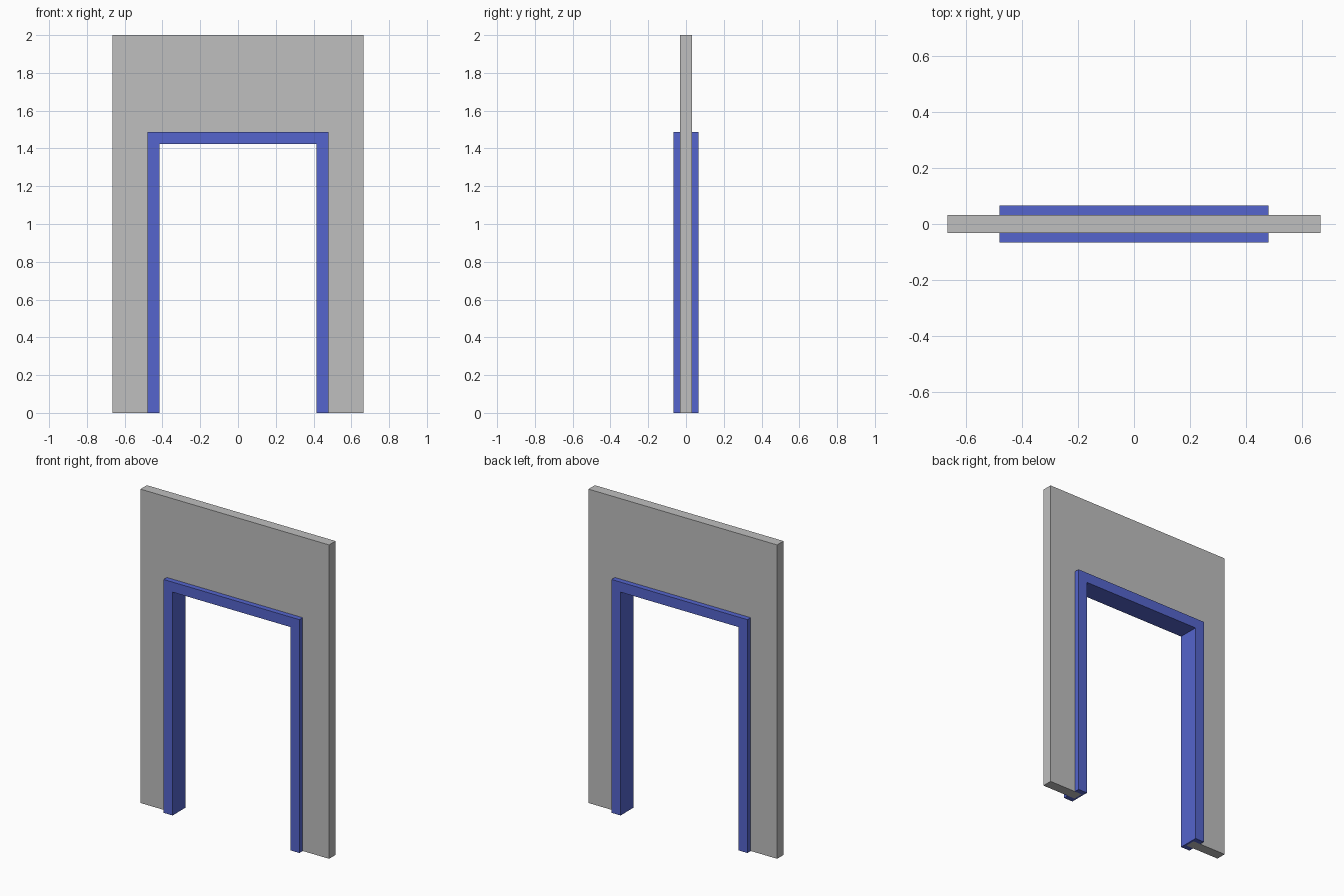
import bpy
import bmesh

cube = bpy.data.objects.get("Cube")
if cube:
    bpy.data.objects.remove(cube, do_unlink=True)

HALF_W, HEIGHT, HALF_T = 0.665, 2.0, 0.0325       # wall
JAMB_X, HEAD_Z = 0.415, 1.423                     # clear doorway
TRIM, LINING, FRAME_Y = 0.064, 0.013, 0.066       # frame section


def material(name, rgb):
    mat = bpy.data.materials.new(name)
    mat.use_nodes = True
    colour = (*rgb, 1.0)
    mat.diffuse_color = colour
    mat.node_tree.nodes["Principled BSDF"].inputs["Base Color"].default_value = colour
    return mat


def finish(name, bm, mat):
    bmesh.ops.recalc_face_normals(bm, faces=bm.faces)
    mesh = bpy.data.meshes.new(name)
    bm.to_mesh(mesh)
    bm.free()
    mesh.materials.append(mat)
    obj = bpy.data.objects.new(name, mesh)
    bpy.context.collection.objects.link(obj)


def arch(offset):
    """Doorway outline, up one side and down the other, grown by offset."""
    x, z = JAMB_X + offset, HEAD_Z + offset
    return [(-x, 0), (-x, z), (x, z), (x, 0)]


# Wall panel: outline with the doorway notch, extruded through its thickness
bm = bmesh.new()
outline = arch(LINING) + [(HALF_W, 0), (HALF_W, HEIGHT), (-HALF_W, HEIGHT), (-HALF_W, 0)]
face = bm.faces.new([bm.verts.new((x, -HALF_T, z)) for x, z in outline])
side = bmesh.ops.extrude_face_region(bm, geom=[face])["geom"]
bmesh.ops.translate(bm, vec=(0, 2 * HALF_T, 0),
                    verts=[v for v in side if isinstance(v, bmesh.types.BMVert)])
finish("wall_panel", bm, material("light grey", (0.52, 0.52, 0.52)))

# Door frame: channel section wrapped round the wall edge, swept with mitred corners
half = [(0, FRAME_Y), (TRIM, FRAME_Y), (TRIM, HALF_T), (LINING, HALF_T)]
section = [(d, -y) for d, y in half] + [(d, y) for d, y in reversed(half)]
bm = bmesh.new()
rails = [[bm.verts.new((x, y, z)) for x, z in arch(d)] for d, y in section]
for a, b in zip(rails, rails[1:] + rails[:1]):
    for i in range(len(a) - 1):
        bm.faces.new((a[i], a[i + 1], b[i + 1], b[i]))
for end in (0, -1):
    bm.faces.new([rail[end] for rail in rails])
finish("door_frame", bm, material("blue", (0.09, 0.13, 0.61)))
